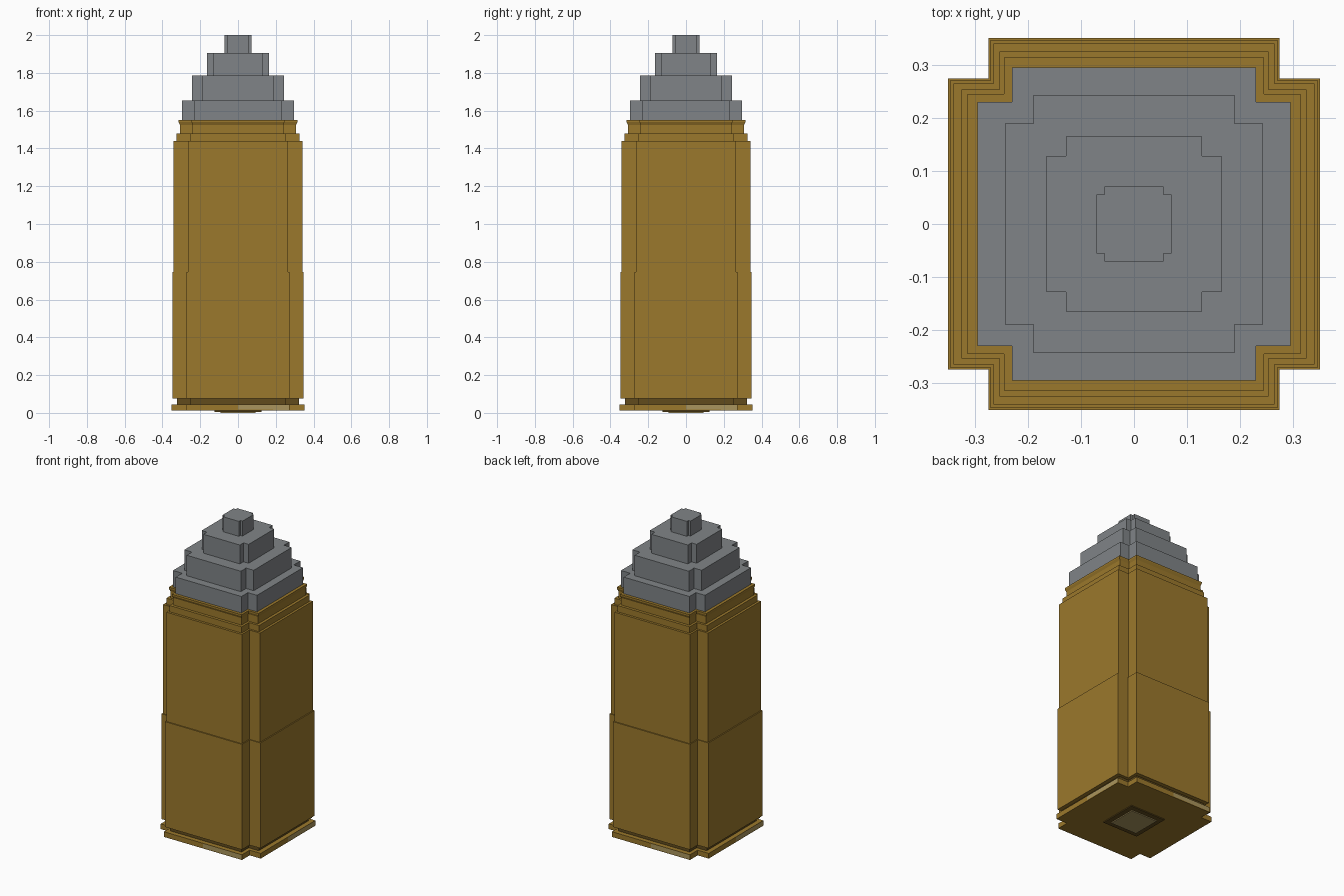
import bpy
from math import pi
from mathutils import Matrix, Vector

cube = bpy.data.objects.get("Cube")
if cube:
    bpy.data.objects.remove(cube)


def material(name, rgb):
    mat = bpy.data.materials.new(name)
    mat.use_nodes = True
    color = (*rgb, 1)
    mat.diffuse_color = color
    mat.node_tree.nodes["Principled BSDF"].inputs["Base Color"].default_value = color
    return mat


brass = material("brass", (0.33, 0.19, 0.025))
dark = material("dark brass", (0.12, 0.07, 0.012))
pale = material("pale brass", (0.40, 0.30, 0.11))
steel = material("grey metal", (0.216, 0.231, 0.242))
ARM = 0.78  # arm half width relative to its reach


def cross(r):
    """Outline of a square with notched corners."""
    a = r * ARM
    quarter = [(r, -a), (r, a), (a, a)]
    return [Matrix.Rotation(k * pi / 2, 2) @ Vector(p) for k in range(4) for p in quarter]


def square(r):
    return [Vector(p) for p in ((r, -r), (r, r), (-r, r), (-r, -r))]


def add_mesh(name, verts, faces, mat):
    mesh = bpy.data.meshes.new(name)
    mesh.from_pydata(verts, [], faces)
    mesh.materials.append(mat)
    obj = bpy.data.objects.new(name, mesh)
    bpy.context.collection.objects.link(obj)
    return obj


def loft(name, mat, rings, outline=cross):
    """Close a solid through outlines given as (height, reach)."""
    verts = [(p.x, p.y, z) for z, r in rings for p in outline(r)]
    n = len(verts) // len(rings)
    faces = [tuple(reversed(range(n))), tuple(range(len(verts) - n, len(verts)))]
    for k in range(len(rings) - 1):
        for i in range(n):
            j = (i + 1) % n
            faces.append((k * n + i, k * n + j, k * n + n + j, k * n + n + i))
    return add_mesh(name, verts, faces, mat)


# Base: primer, its surround, rim and extraction groove
loft("primer", pale, [(0, 0.093), (0.02, 0.093)], square)
loft("primer_surround", dark, [(0.006, 0.125), (0.02, 0.125)], square)
loft("rim", brass, [(0.012, 0.352), (0.045, 0.352)])
loft("extraction_groove", dark, [(0.045, 0.322), (0.075, 0.322)])

# Case
loft("lower_case", brass, [(0.075, 0.348), (0.745, 0.348)])
loft("upper_case", brass, [(0.745, 0.341), (1.44, 0.341)])
loft("shoulder", brass, [(1.44, 0.326), (1.48, 0.326)])
loft("case_mouth", brass, [(1.48, 0.308), (1.525, 0.308), (1.54, 0.315), (1.55, 0.315)])

# Stepped bullet
steps = [(1.55, 0.296), (1.655, 0.244), (1.785, 0.165), (1.905, 0.071), (2.0, 0)]
for i, (z, r) in enumerate(steps[:-1]):
    loft(f"bullet_step_{i + 1}", steel, [(z, r), (steps[i + 1][0], r)])

# Pale wear patch on one half of each rim face
for k in range(4):
    y = -0.3525
    patch = add_mesh(f"rim_patch_{k + 1}",
                     [(0, y, 0.018), (0.27, y, 0.016), (0.27, y, 0.043), (0, y, 0.043)],
                     [(0, 1, 2, 3)], pale)
    patch.rotation_euler.z = k * pi / 2
